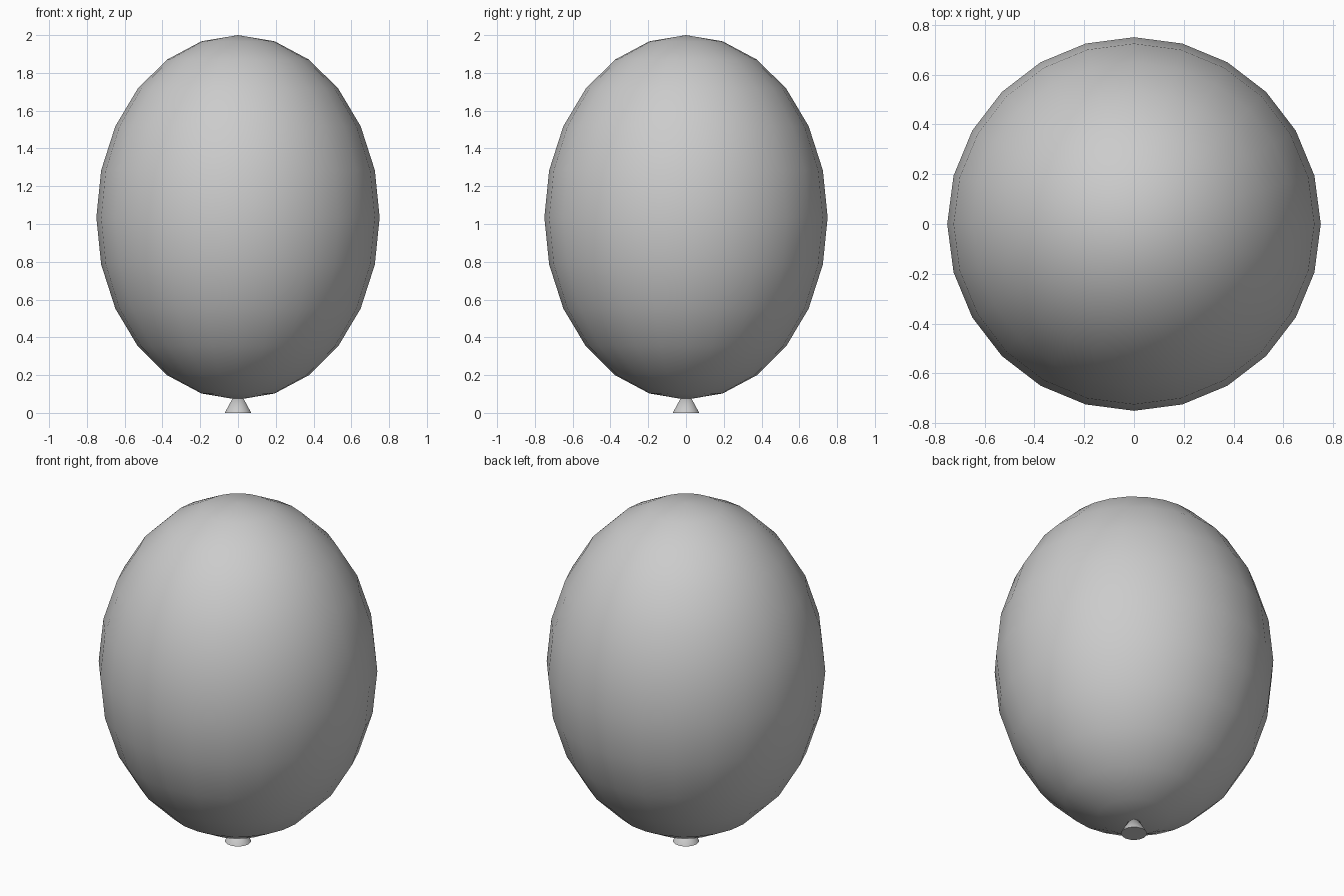
import bpy

if "Cube" in bpy.data.objects:
    bpy.data.objects.remove(bpy.data.objects["Cube"])

# Balloon body: stretched 24 x 12 sphere
bpy.ops.mesh.primitive_uv_sphere_add(segments=24, ring_count=12, radius=1, location=(0, 0, 1.035))
body = bpy.context.object
body.name = "balloon_body"
body.scale = (0.75, 0.75, 0.965)
bpy.ops.object.transform_apply(location=False, rotation=False, scale=True)
bpy.ops.object.shade_smooth()

# Flared knot under the body, its tip tucked inside
bpy.ops.mesh.primitive_cone_add(vertices=16, radius1=0.07, radius2=0, depth=0.13, location=(0, 0, 0.065))
knot = bpy.context.object
knot.name = "balloon_knot"
bpy.ops.object.shade_smooth_by_angle()
